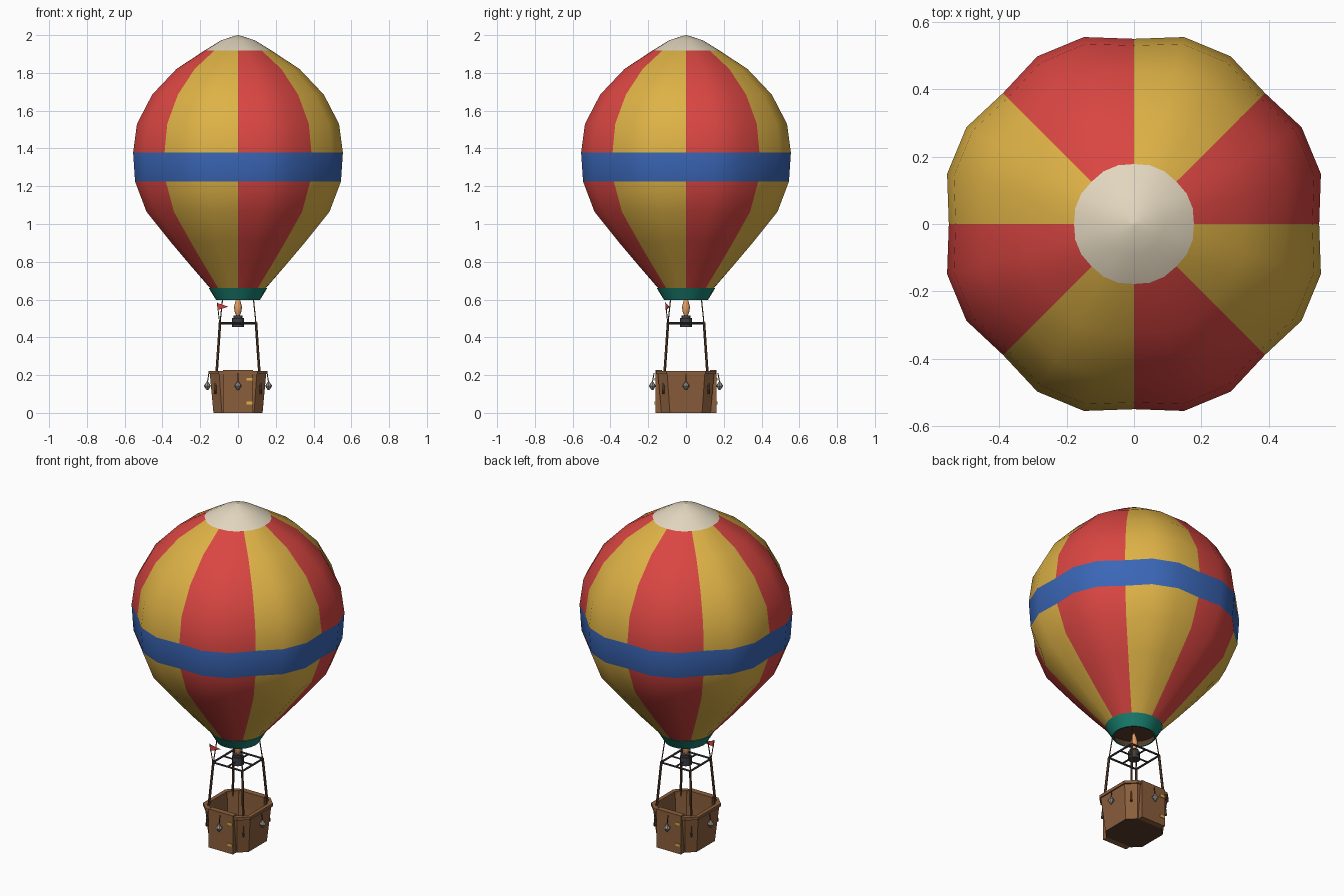
import bpy, bmesh, math
from mathutils import Vector, Matrix

if "Cube" in bpy.data.objects:
    bpy.data.objects.remove(bpy.data.objects["Cube"])


def mat(name, r, g, b):
    m = bpy.data.materials.new(name)
    m.diffuse_color = [(c / 255 / 12.92 if c < 11 else ((c / 255 + 0.055) / 1.055) ** 2.4)
                       for c in (r, g, b)] + [1]
    m.use_nodes = True
    m.node_tree.nodes["Principled BSDF"].inputs["Base Color"].default_value = m.diffuse_color
    return m


RED = mat("red cloth", 218, 70, 66)
YELLOW = mat("yellow cloth", 222, 178, 70)
BLUE = mat("blue cloth", 58, 102, 182)
CREAM = mat("cream cloth", 226, 214, 190)
TEAL = mat("teal cloth", 26, 128, 112)
BROWN = mat("basket brown", 138, 94, 60)
DARK = mat("dark brown", 92, 62, 42)
BLACK = mat("charcoal metal", 62, 62, 68)
GREY = mat("grey sandbag", 160, 154, 146)
FLAME = mat("flame orange", 232, 160, 100)


def finish(name, bm, mats, smooth=None, fix=True):
    if fix:
        bmesh.ops.recalc_face_normals(bm, faces=bm.faces)
    me = bpy.data.meshes.new(name)
    bm.to_mesh(me)
    bm.free()
    for m in mats:
        me.materials.append(m)
    ob = bpy.data.objects.new(name, me)
    bpy.context.collection.objects.link(ob)
    if smooth:
        bpy.ops.object.select_all(action='DESELECT')
        ob.select_set(True)
        bpy.context.view_layer.objects.active = ob
        bpy.ops.object.shade_smooth_by_angle(angle=math.radians(smooth))
    return ob


def loft(bm, rings, cap_start=False, cap_end=False, closed=False):
    """Bridge equal-length rings of points with quads."""
    vs = [[bm.verts.new(p) for p in ring] for ring in rings]
    n = len(vs[0])
    pairs = list(zip(vs, vs[1:])) + ([(vs[-1], vs[0])] if closed else [])
    for a, b in pairs:
        for j in range(n):
            k = (j + 1) % n
            bm.faces.new((a[j], a[k], b[k], b[j]))
    if cap_start:
        bm.faces.new(vs[0][::-1])
    if cap_end:
        bm.faces.new(vs[-1])


def circle(r, z, n=24, bulge=0.0):
    return [(r * f * math.cos(a), r * f * math.sin(a), z) for a, f in
            ((j * math.tau / n, 1 + (bulge if j % 3 else 0)) for j in range(n))]


def octagon(h, c, z):
    """Square with cut corners: half width h, corner cut c."""
    k = h - c
    return [(h, -k, z), (h, k, z), (k, h, z), (-k, h, z),
            (-h, k, z), (-h, -k, z), (-k, -h, z), (k, -h, z)]


def box(bm, centre, size):
    bmesh.ops.create_cube(bm, size=1, matrix=Matrix.Translation(centre) @ Matrix.Diagonal((*size, 1)))


def rod(bm, a, b, r, n=6, r2=None):
    a, b = Vector(a), Vector(b)
    m = Matrix.Translation((a + b) / 2) @ (b - a).to_track_quat('Z', 'Y').to_matrix().to_4x4()
    bmesh.ops.create_cone(bm, cap_ends=True, segments=n, radius1=r,
                          radius2=r if r2 is None else r2, depth=(b - a).length, matrix=m)


# Envelope: eight bulging gores, blue belt and cream crown
profile = [(0.125, 0.63, 0), (0.143, 0.655, 0.02), (0.25, 0.78, 0.04), (0.355, 0.907, 0.045),
           (0.48, 1.065, 0.045), (0.54, 1.225, 0.045), (0.55, 1.378, 0.045), (0.53, 1.53, 0.045),
           (0.45, 1.685, 0.045), (0.325, 1.82, 0.04), (0.178, 1.918, 0.015),
           (0.09, 1.972, 0), (0.004, 2.0, 0)]
bm = bmesh.new()
loft(bm, [circle(r, z, 24, b) for r, z, b in profile], cap_end=True)
for f in bm.faces:
    c = f.calc_center_median()
    if c.z > 1.918:
        f.material_index = 3
    elif 1.225 < c.z < 1.378:
        f.material_index = 2
    else:
        f.material_index = int((math.atan2(c.y, c.x) % math.tau) / (math.pi / 4)) % 2
finish("envelope", bm, [RED, YELLOW, BLUE, CREAM], 30, fix=False)

# Teal skirt round the mouth, with a dark lining
bm = bmesh.new()
loft(bm, [circle(0.116, 0.597), circle(0.154, 0.66), circle(0.14, 0.66), circle(0.108, 0.597)], closed=True)
finish("mouth_skirt", bm, [TEAL], 30)
bm = bmesh.new()
loft(bm, [circle(0.108, 0.602), circle(0.125, 0.64)], cap_end=True)
finish("mouth_lining", bm, [DARK])

# Basket with cut corners, hollow inside
bm = bmesh.new()
loft(bm, [octagon(0.13, 0.045, 0), octagon(0.15, 0.05, 0.215), octagon(0.135, 0.045, 0.215),
          octagon(0.118, 0.04, 0.015)], cap_start=True, cap_end=True)
for f in bm.faces:
    f.material_index = int(f.calc_center_median().z < 0.001)
finish("basket", bm, [BROWN, DARK])
bm = bmesh.new()
loft(bm, [octagon(0.156, 0.052, 0.205), octagon(0.156, 0.052, 0.222), octagon(0.133, 0.045, 0.222),
          octagon(0.133, 0.045, 0.205)], closed=True)
finish("basket_rim", bm, [BROWN])

# Doors front and back with brass hinges
doors, hinges = bmesh.new(), bmesh.new()
for s in (-1, 1):
    box(doors, (0, s * 0.145, 0.114), (0.16, 0.034, 0.228))
    for z in (0.052, 0.178):
        box(hinges, (-s * 0.062, s * 0.163, z), (0.032, 0.006, 0.014))
finish("doors", doors, [BROWN])
finish("door_hinges", hinges, [YELLOW])

# Sandbags hung on the four sides
bags, cords = bmesh.new(), bmesh.new()
for i in range(4):
    a = i * math.pi / 2
    r = 0.162 if i % 2 == 0 else 0.178
    x, y = r * math.cos(a), r * math.sin(a)
    rod(bags, (x, y, 0.12), (x, y, 0.143), 0.004, 8, 0.019)
    rod(bags, (x, y, 0.143), (x, y, 0.165), 0.019, 8, 0.004)
    rod(cords, (x, y, 0.16), (x * 0.95, y * 0.95, 0.212), 0.0025)
finish("sandbags", bags, [GREY])
finish("sandbag_cords", cords, [DARK])

# Corner posts, ropes and the burner frame
posts, ropes, frame = bmesh.new(), bmesh.new(), bmesh.new()
for i in range(4):
    q = Matrix.Rotation(i * math.pi / 2, 3, 'Z')
    rod(posts, q @ Vector((0.121, 0.121, 0.1)), q @ Vector((0.095, 0.095, 0.478)), 0.007)
    rod(ropes, q @ Vector((0.095, 0.095, 0.475)), q @ Vector((0.081, 0.081, 0.61)), 0.003)
    rod(frame, q @ Vector((0.097, 0.097, 0.475)), q @ Vector((-0.097, 0.097, 0.475)), 0.006)
    rod(frame, q @ Vector((0.02, 0, 0.475)), q @ Vector((0.097, 0, 0.475)), 0.005)
finish("corner_posts", posts, [DARK])
finish("ropes", ropes, [DARK])
finish("burner_frame", frame, [BLACK])

# Burner and flame
bm = bmesh.new()
rod(bm, (0, 0, 0.455), (0, 0, 0.503), 0.032, 12)
rod(bm, (0, 0, 0.503), (0, 0, 0.515), 0.024, 12)
finish("burner", bm, [BLACK], 30)
bm = bmesh.new()
loft(bm, [circle(r, z, 12) for r, z in ((0.008, 0.512), (0.018, 0.535), (0.021, 0.56), (0.014, 0.59), (0.002, 0.625))],
     cap_start=True, cap_end=True)
finish("flame", bm, [FLAME], 40)

# Pennant on a thin pole
bm = bmesh.new()
rod(bm, (-0.097, -0.097, 0.475), (-0.11, -0.108, 0.585), 0.0025)
finish("flag_pole", bm, [DARK])
bm = bmesh.new()
n = Vector((0.3, -1, 0)).normalized() * 0.0015
tri = [Vector((-0.11, -0.108, 0.582)), Vector((-0.108, -0.107, 0.545)), Vector((-0.052, -0.09, 0.562))]
loft(bm, [[p - n for p in tri], [p + n for p in tri]], cap_start=True, cap_end=True)
finish("flag", bm, [RED])
